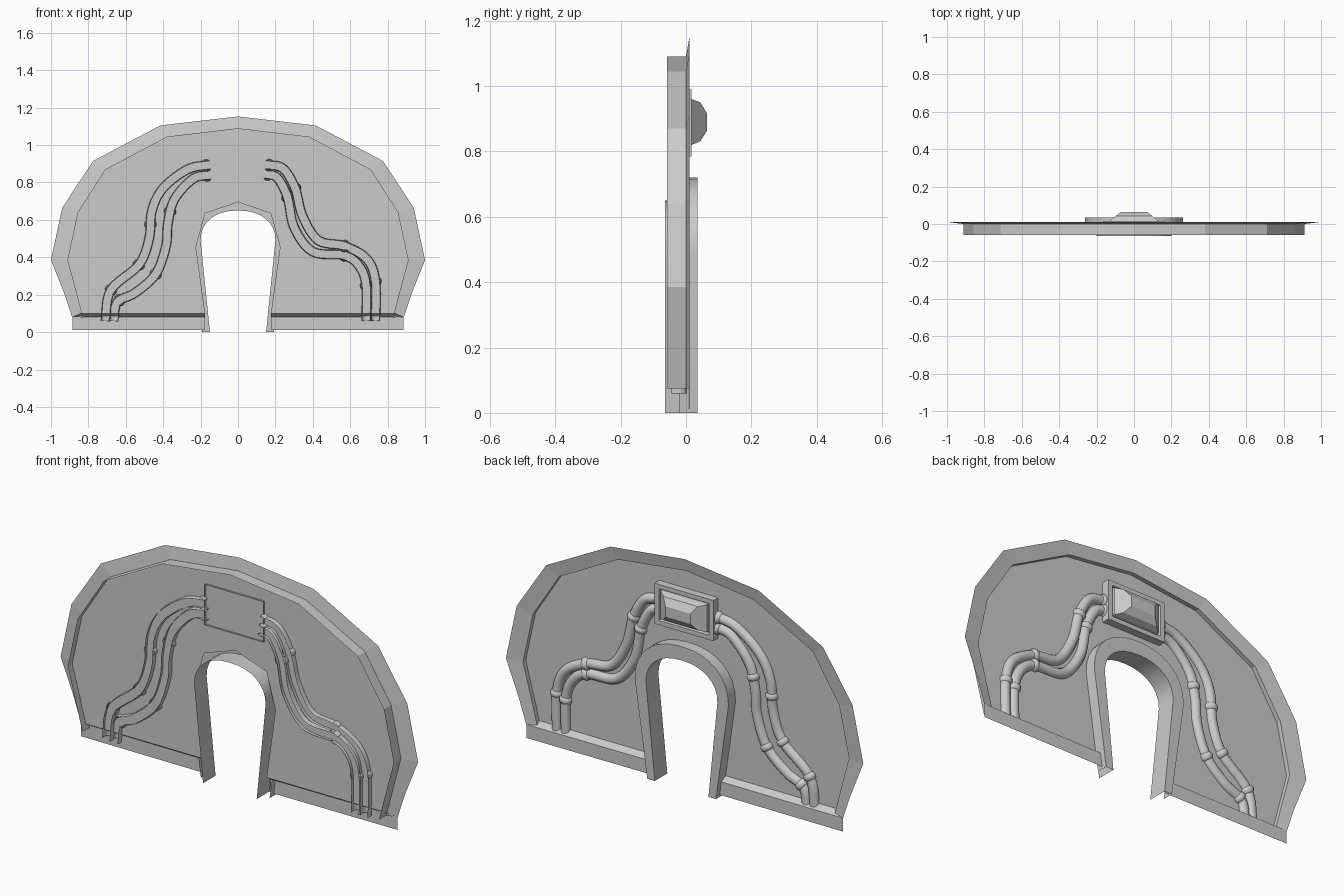
import bpy, bmesh
from math import sin, cos, pi
from mathutils import Vector

if "Cube" in bpy.data.objects:
    bpy.data.objects.remove(bpy.data.objects["Cube"])


def make(name, verts, faces, mirror=False, smooth=False):
    me = bpy.data.meshes.new(name)
    me.from_pydata([tuple(v) for v in verts], [], faces)
    bm = bmesh.new()
    bm.from_mesh(me)
    bmesh.ops.recalc_face_normals(bm, faces=bm.faces)
    bmesh.ops.triangulate(bm, faces=[f for f in bm.faces if len(f.verts) > 4])
    bm.to_mesh(me)
    bm.free()
    ob = bpy.data.objects.new(name, me)
    bpy.context.collection.objects.link(ob)
    if mirror:
        ob.modifiers.new("mirror", 'MIRROR').use_clip = True
    if smooth:
        bpy.ops.object.select_all(action='DESELECT')
        bpy.context.view_layer.objects.active = ob
        ob.select_set(True)
        bpy.ops.object.shade_smooth_by_angle(angle=0.7)
    return ob


def loft(name, rows, closed=False, **kw):
    # Skin equal-length rows of points
    n = len(rows[0])
    faces = []
    for r in range(len(rows) - 1):
        for i in range(n if closed else n - 1):
            j = (i + 1) % n
            faces.append((r * n + i, r * n + j, (r + 1) * n + j, (r + 1) * n + i))
    return make(name, [p for row in rows for p in row], faces, **kw)


def at(pts, y):
    return [(x, y, z) for x, z in pts]


PLATE_Y = -0.022
outer = [(0, 1.153), (0.415, 1.105), (0.775, 0.915), (0.94, 0.665),
         (1.0, 0.385), (0.93, 0.21), (0.885, 0.075)]
rim = [(0, 1.09), (0.38, 1.045), (0.71, 0.87), (0.857, 0.64),
       (0.912, 0.385), (0.865, 0.21), (0.83, 0.075)]
hole = [(0.176, 0.1), (0.225, 0.455), (0.175, 0.635), (0, 0.695)]

# Recessed back plate with doorway hole
outline = rim[:-1] + [(0.837, 0.1)] + hole
make("back_plate", at(outline, PLATE_Y), [tuple(range(len(outline)))], mirror=True)

# Rim wall and thin outer flange
loft("rim_wall", [at(rim, -0.058), at(rim, 0.0)], mirror=True)
loft("outer_flange", [at(rim, 0.0), at(outer, 0.011)], mirror=True)

# Sloped ledge and skirt along the bottom
loft("bottom_skirt", [[(0.176, PLATE_Y, 0.1), (0.84, PLATE_Y, 0.1)],
                      [(0.176, 0.008, 0.08), (0.885, 0.011, 0.08)],
                      [(0.176, 0.008, 0.012), (0.885, 0.011, 0.012)]], mirror=True)


# Doorway arch: tunnel wall, back face, outer wall
def arch(foot, a, b, spring=0.49):
    pts = [(foot, 0.0)]
    for i in range(9):
        t = i / 8 * pi / 2
        pts.append((a * cos(t) ** 0.9 if i < 8 else 0.0, spring + b * sin(t) ** 0.9))
    return pts


inner_arch, outer_arch = arch(0.15, 0.2, 0.16), arch(0.192, 0.262, 0.23)
loft("doorway_arch", [at(inner_arch, -0.065), at(inner_arch, 0.035),
                      at(outer_arch, 0.035), at(outer_arch, PLATE_Y)],
     mirror=True, smooth=True)


# Console housing: open box with stepped frame
def rect(w, z0, z1, y):
    return [(-w, y, z0), (w, y, z0), (w, y, z1), (-w, y, z1)]


loft("console_frame", [rect(0.165, 0.785, 0.99, -0.032), rect(0.165, 0.785, 0.99, 0.017),
                       rect(0.14, 0.808, 0.968, 0.017), rect(0.135, 0.812, 0.964, 0.0)],
     closed=True)
make("console_panel", rect(0.135, 0.812, 0.964, 0.0), [(0, 1, 2, 3)])

# Console drum with slanted ends
prof = [(0.818, 0.0), (0.82, 0.017), (0.831, 0.043), (0.864, 0.065),
        (0.916, 0.065), (0.951, 0.043), (0.96, 0.017), (0.962, 0.0)]
ends = [[(s * (0.132 - max(0, y - 0.015) * 1.25), y, z) for z, y in prof] for s in (-1, 1)]
n = len(prof)
make("console_drum", ends[0] + ends[1],
     [(i, i + 1, n + i + 1, n + i) for i in range(n - 1)]
     + [tuple(range(n)), tuple(range(n, 2 * n))])


# Pipes: half-round section with legs passing through the plate
def section(p, tan, r):
    side = Vector((tan.z, 0, -tan.x))
    pts = [p + side * r * 0.85 + Vector((0, -0.022, 0))]
    pts += [p + side * r * cos(k * pi / 8) + Vector((0, r * sin(k * pi / 8), 0)) for k in range(9)]
    pts.append(p - side * r * 0.85 + Vector((0, -0.022, 0)))
    return pts


def spline(ctrl, steps=6):
    P = [Vector((x, PLATE_Y, z)) for x, z in ctrl]
    P = [2 * P[0] - P[1]] + P + [2 * P[-1] - P[-2]]
    out = []
    for i in range(1, len(P) - 2):
        m0, m1 = (P[i + 1] - P[i - 1]) / 2, (P[i + 2] - P[i]) / 2
        for k in range(steps):
            t = k / steps
            out.append(P[i] * (2*t**3 - 3*t**2 + 1) + m0 * (t**3 - 2*t**2 + t)
                       + P[i + 1] * (3*t**2 - 2*t**3) + m1 * (t**3 - t**2))
    return out + [P[-2]]


def pipe(name, ctrl, collars, steps=6):
    pts = spline(ctrl, steps)
    last = len(pts) - 1
    tans = [(pts[min(i + 1, last)] - pts[max(i - 1, 0)]).normalized() for i in range(last + 1)]
    loft(name, [section(p, t, 0.025) for p, t in zip(pts, tans)], smooth=True)
    for c in collars:
        i = round(c * steps)
        rows = [section(pts[i] + tans[i] * d, tans[i], r) for d, r in
                ((-0.017, 0.024), (-0.012, 0.030), (0, 0.033), (0.012, 0.030), (0.017, 0.024))]
        loft(name + "_collar", rows, smooth=True)


pipe("left_outer_pipe", [(-0.15, 0.895), (-0.27, 0.87), (-0.40, 0.77), (-0.46, 0.65),
                         (-0.475, 0.50), (-0.53, 0.36), (-0.68, 0.225), (-0.71, 0.06)],
     (0.17, 3.5, 5, 6))
pipe("left_inner_pipe", [(-0.15, 0.84), (-0.24, 0.82), (-0.34, 0.71), (-0.375, 0.58),
                         (-0.385, 0.46), (-0.44, 0.31), (-0.55, 0.21), (-0.645, 0.16),
                         (-0.665, 0.06)], (0.17, 2.5, 5, 6.83))
pipe("right_outer_pipe", [(0.15, 0.895), (0.24, 0.875), (0.305, 0.77), (0.345, 0.62),
                          (0.43, 0.49), (0.57, 0.46), (0.69, 0.39), (0.735, 0.27),
                          (0.735, 0.06)], (0.17, 2, 5, 7))
pipe("right_inner_pipe", [(0.15, 0.845), (0.21, 0.825), (0.265, 0.72), (0.30, 0.56),
                          (0.40, 0.43), (0.57, 0.41), (0.65, 0.35), (0.685, 0.25),
                          (0.685, 0.06)], (0.17, 2, 5, 7))
